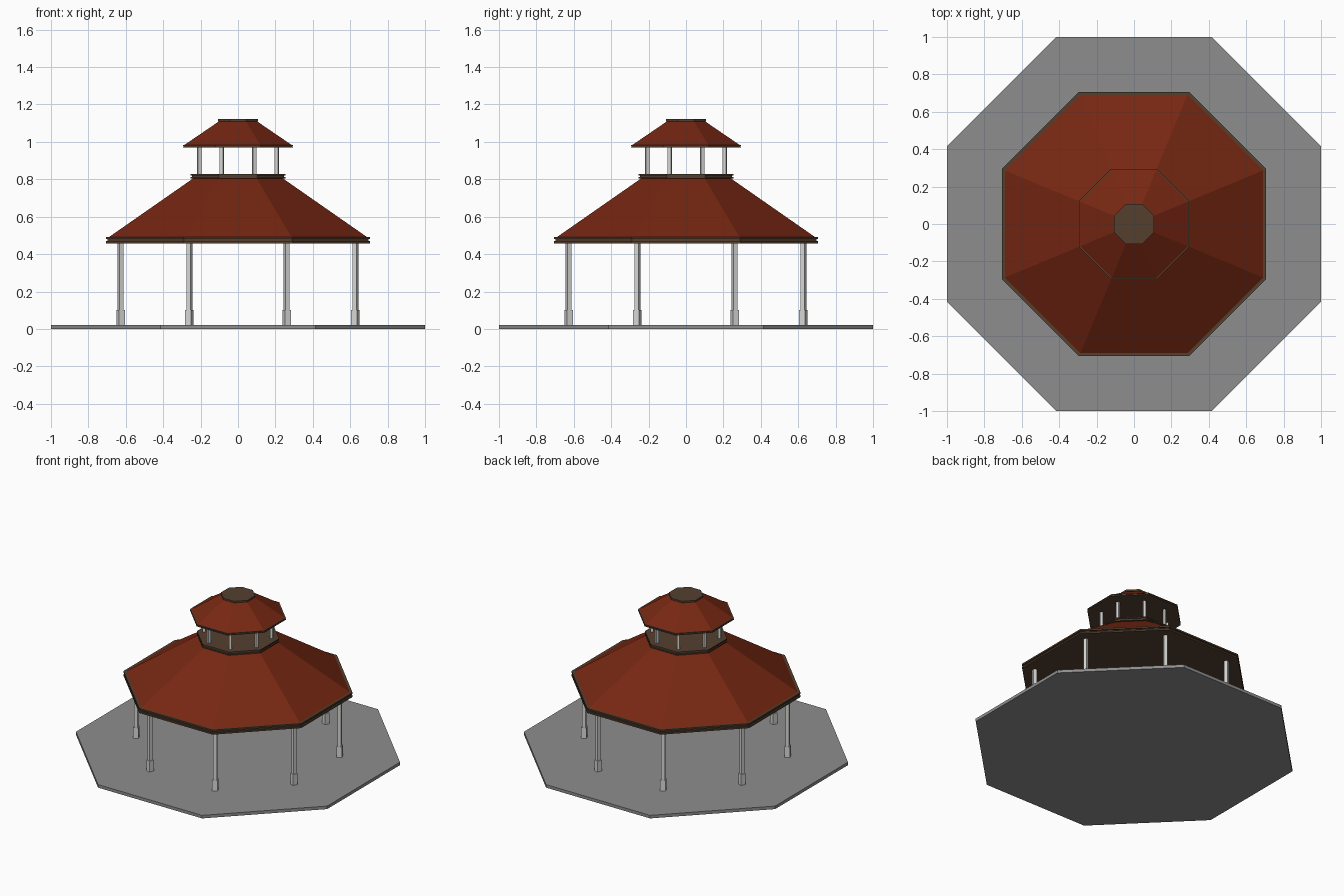
import bpy, bmesh, math
from mathutils import Matrix

cube = bpy.data.objects.get("Cube")
if cube:
    bpy.data.objects.remove(cube, do_unlink=True)

STEP = math.pi / 4


def material(name, rgb):
    m = bpy.data.materials.new(name)
    m.use_nodes = True
    colour = (*rgb, 1)
    m.diffuse_color = colour
    m.node_tree.nodes["Principled BSDF"].inputs["Base Color"].default_value = colour
    return m


CONCRETE = material("concrete grey", (0.27, 0.27, 0.27))
ROOF = material("roof red brown", (0.18, 0.02, 0.006))
TRIM = material("trim dark brown", (0.09, 0.05, 0.028))
POST = material("post off white", (0.68, 0.68, 0.67))


def finish(bm, name, mat):
    bmesh.ops.recalc_face_normals(bm, faces=bm.faces)
    mesh = bpy.data.meshes.new(name)
    bm.to_mesh(mesh)
    bm.free()
    mesh.materials.append(mat)
    obj = bpy.data.objects.new(name, mesh)
    bpy.context.collection.objects.link(obj)
    return obj


def octagon_stack(name, mat, profile):
    """Closed eight-sided solid from (distance to flat side, height) pairs."""
    bm = bmesh.new()
    rings = []
    for apothem, z in profile:
        r = apothem / math.cos(STEP / 2)
        rings.append([bm.verts.new((r * math.cos((i + 0.5) * STEP),
                                    r * math.sin((i + 0.5) * STEP), z))
                      for i in range(8)])
    for low, high in zip(rings, rings[1:]):
        for i in range(8):
            j = (i + 1) % 8
            bm.faces.new((low[i], low[j], high[j], high[i]))
    bm.faces.new(rings[0][::-1])
    bm.faces.new(rings[-1])
    return finish(bm, name, mat)


def post_ring(name, apothem, width, bottom, top):
    """Eight square posts, each turned to face the centre."""
    radius = apothem / math.cos(STEP / 2)
    for i in range(8):
        bm = bmesh.new()
        matrix = (Matrix.Rotation((i + 0.5) * STEP, 4, 'Z')
                  @ Matrix.Translation((radius, 0, (bottom + top) / 2))
                  @ Matrix.Diagonal((width, width, top - bottom, 1)))
        bmesh.ops.create_cube(bm, size=1, matrix=matrix)
        finish(bm, f"{name}_{i + 1}", POST)


def grooved_trim(name, apothem, bottom, top, groove):
    """Fascia board with a shallow channel around its middle."""
    h = (top - bottom) / 3
    inner = apothem - groove
    octagon_stack(name, TRIM, [
        (apothem, bottom), (apothem, bottom + h), (inner, bottom + h),
        (inner, top - h), (apothem, top - h), (apothem, top)])


# Floor
octagon_stack("floor_slab", CONCRETE, [(1, 0), (1, 0.022)])

# Main posts and footings
post_ring("footing", 0.628, 0.035, 0.022, 0.1)
post_ring("main_post", 0.628, 0.025, 0.1, 0.46)

# Main roof
grooved_trim("main_eaves", 0.707, 0.458, 0.491, 0.01)
octagon_stack("main_roof", ROOF, [(0.693, 0.489), (0.235, 0.808)])
grooved_trim("roof_collar", 0.253, 0.805, 0.829, 0.007)

# Cupola
post_ring("cupola_post", 0.208, 0.018, 0.827, 0.972)
grooved_trim("cupola_eaves", 0.295, 0.969, 0.983, 0.004)
octagon_stack("cupola_roof", ROOF, [(0.289, 0.982), (0.1, 1.111)])
octagon_stack("cupola_cap", TRIM, [(0.106, 1.11), (0.106, 1.122)])
